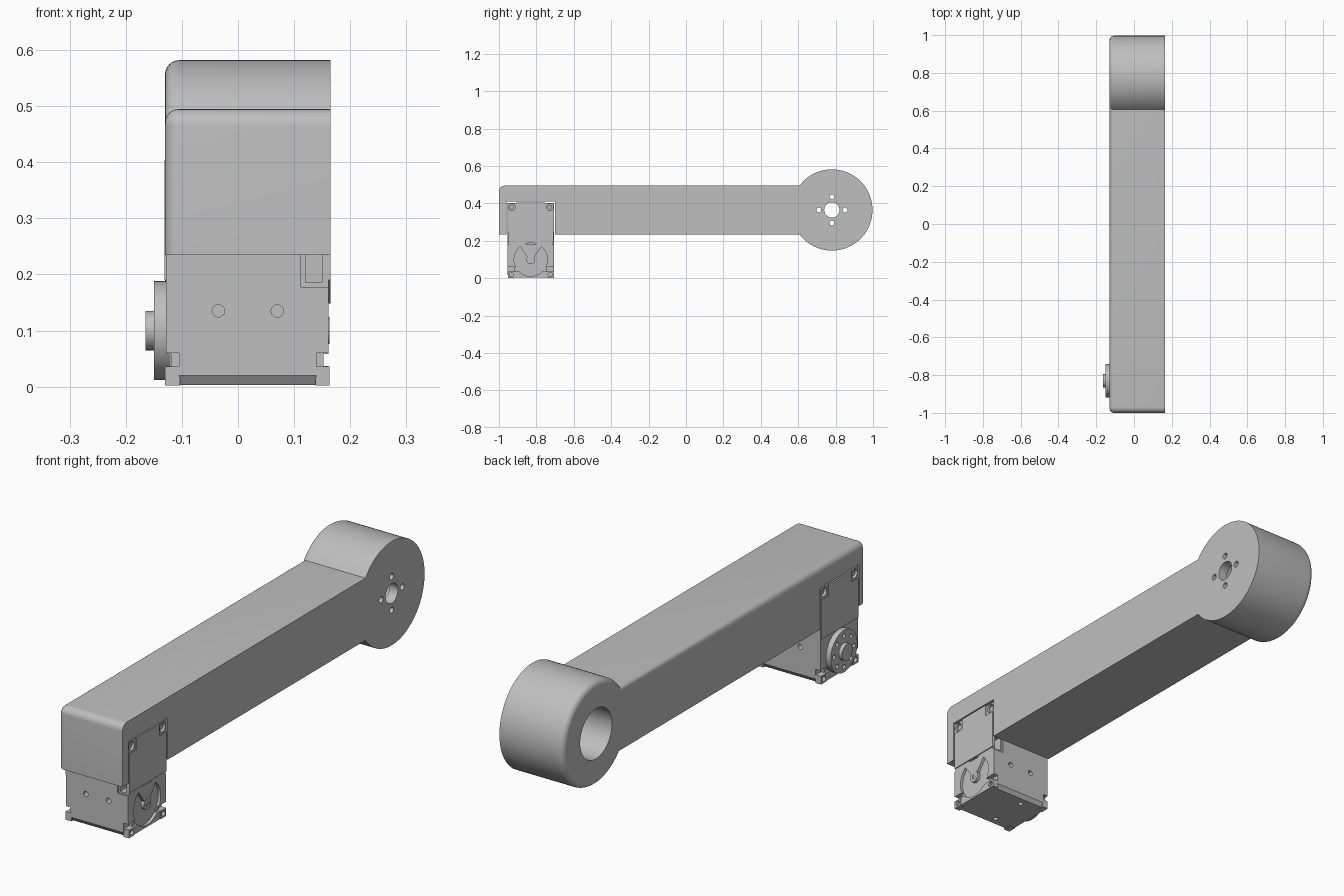
import bpy, bmesh
from math import pi, sin, cos, asin, sqrt
from mathutils import Matrix, Vector

cube = bpy.data.objects.get("Cube")
if cube:
    bpy.data.objects.remove(cube, do_unlink=True)

GREY = (0.52, 0.52, 0.52, 1)
mat = bpy.data.materials.new("light grey")
mat.use_nodes = True
mat.diffuse_color = GREY
mat.node_tree.nodes["Principled BSDF"].inputs["Base Color"].default_value = GREY


def finish(name, bm):
    bmesh.ops.recalc_face_normals(bm, faces=bm.faces)
    mesh = bpy.data.meshes.new(name)
    bm.to_mesh(mesh)
    bm.free()
    mesh.materials.append(mat)
    ob = bpy.data.objects.new(name, mesh)
    bpy.context.collection.objects.link(ob)
    return ob


def loft(name, rings):
    """Skin equal-length rings of points and cap both ends."""
    bm = bmesh.new()
    vs = [[bm.verts.new(p) for p in ring] for ring in rings]
    n = len(vs[0])
    for a, b in zip(vs, vs[1:]):
        for i in range(n):
            j = (i + 1) % n
            bm.faces.new((a[i], a[j], b[j], b[i]))
    bm.faces.new(vs[0])
    bm.faces.new(vs[-1])
    return finish(name, bm)


def prism(name, pts, x0, x1):
    return loft(name, [[(x, y, z) for y, z in pts] for x in (x0, x1)])


def box(name, x0, x1, y0, y1, z0, z1):
    return prism(name, [(y0, z0), (y1, z0), (y1, z1), (y0, z1)], x0, x1)


def rod(name, start, end, r, seg=32):
    a, b = Vector(start), Vector(end)
    turn = (b - a).to_track_quat('Z', 'Y').to_matrix().to_4x4()
    bm = bmesh.new()
    bmesh.ops.create_cone(bm, cap_ends=True, segments=seg, radius1=r, radius2=r,
                          depth=(b - a).length,
                          matrix=Matrix.Translation((a + b) / 2) @ turn)
    return finish(name, bm)


def cut(target, *cutters):
    """Subtract each cutter, bake the result and drop the cutter."""
    for c in cutters:
        m = target.modifiers.new("cut", 'BOOLEAN')
        m.operation, m.solver, m.object = 'DIFFERENCE', 'EXACT', c
        dg = bpy.context.evaluated_depsgraph_get()
        baked = bpy.data.meshes.new_from_object(target.evaluated_get(dg))
        target.modifiers.clear()
        target.data = baked
        bpy.data.objects.remove(c, do_unlink=True)


# Arm: bar with a round end, edges rounded on the -x side
LEFT, RIGHT = -0.13, 0.165
CY, CZ, R = 0.78, 0.365, 0.217
LOW, HIGH, FILLET, CORNER = 0.235, 0.495, 0.025, 0.03


def arm_profile(d):
    r = R - d
    a0 = -pi + asin((CZ - LOW) / r)
    a1 = pi - asin((HIGH - d - CZ) / r)
    pts = [(-1 + d, LOW)]
    pts += [(CY + r * cos(a0 + (a1 - a0) * i / 72),
             CZ + r * sin(a0 + (a1 - a0) * i / 72)) for i in range(73)]
    for i in range(7):
        a = pi / 2 + pi / 2 * i / 6
        pts.append((-1 + CORNER + (CORNER - d) * cos(a),
                    HIGH - CORNER + (CORNER - d) * sin(a)))
    return pts


rings = []
for i in range(7):
    a = pi / 2 * i / 6
    x = LEFT + FILLET * (1 - sin(a))
    rings.append([(x, y, z) for y, z in arm_profile(FILLET * (1 - cos(a)))])
rings = rings[::-1] + [[(RIGHT, y, z) for y, z in arm_profile(0)]]
arm = loft("arm", rings)

# Motor slot, bearing pocket and bolt holes in the arm
MY, MZ = -0.83, 0.1
cut(arm, box("slot", -0.3, 0.3, MY - 0.129, MY + 0.129, 0.1, 0.409),
    rod("pocket", (-0.3, CY, CZ), (0.125, CY, CZ), 0.105, 64),
    rod("centre_hole", (0.1, CY, CZ), (0.3, CY, CZ), 0.041, 40))
for dy, dz in ((1, 0), (-1, 0), (0, 1), (0, -1)):
    y, z = CY + 0.07 * dy, CZ + 0.07 * dz
    cut(arm, rod("bolt_hole", (0.1, y, z), (0.3, y, z), 0.013, 20))

# Motor case with chamfered bottom edges
W = 0.125
case = prism("motor_case",
             [(MY - W, 0.02), (MY - W + 0.012, 0.003), (MY + W - 0.012, 0.003),
              (MY + W, 0.02), (MY + W, 0.402), (MY - W, 0.402)], -0.128, 0.161)

# Bottom corner cut-outs and side grooves
tabs = []
for outer, inner in ((0.163, 0.14), (-0.13, -0.105)):
    s = 1 if outer > 0 else -1
    xs = sorted((inner, outer + 0.02 * s))
    groove = sorted((outer - 0.011 * s, outer + 0.02 * s))
    cut(case, box("groove", *groove, -1.1, -0.6, 0.037, 0.058))
    for side in (-1, 1):
        ys = sorted((MY + side * 0.088, MY + side * 0.15))
        cut(case, box("corner", *xs, *ys, -0.02, 0.06))
        # Screw tab in the cut-out
        ty = sorted((MY + side * 0.086, MY + side * 0.123))
        tab = box("screw_tab", *sorted((inner - 0.002 * s, outer)), *ty, 0.002, 0.036)
        y = MY + side * 0.104
        cut(tab, rod("hole", (outer - 0.012 * s, y, 0.02), (outer + 0.02 * s, y, 0.02), 0.011, 20))
        # Upper screw seat and screw
        y, z = MY + side * 0.102, 0.38
        cut(case, rod("seat", (outer - 0.02 * s, y, z), (outer + 0.02 * s, y, z), 0.018, 24))
        rod("upper_screw", (outer - 0.025 * s, y, z), (outer - 0.009 * s, y, z), 0.012, 20)

# Mounting holes and cable sockets on the front and back of the case
for side in (-1, 1):
    face = MY + side * W
    for x in (-0.035, 0.07):
        cut(case, rod("hole", (x, face - side * 0.03, 0.135), (x, face + side * 0.03, 0.135), 0.011, 24))
    for x0, x1, z0, deep in ((0.112, 0.2, 0.178, 0.005), (0.12, 0.15, 0.186, 0.05)):
        ys = sorted((face - side * deep, face + side * 0.03))
        cut(case, box("socket", x0, x1, *ys, z0, 0.25))
    y = MY + side * 0.08
    cut(case, rod("bottom_hole", (-0.02, y, -0.02), (-0.02, y, 0.03), 0.01, 20))

# Round recess on the +x side with a hub and a flush wedge
cut(case, rod("recess", (0.149, MY, MZ), (0.2, MY, MZ), 0.089, 64))
prism("idler_wedge", [(MY, MZ - 0.01), (MY + 0.068, 0.183), (MY - 0.068, 0.183)], 0.14, 0.161)
hub = rod("idler_hub", (0.14, MY, MZ), (0.163, MY, MZ), 0.024)
cut(hub, rod("hole", (0.155, MY, MZ), (0.2, MY, MZ), 0.011, 6))

# Stepped cover plates on both sides of the case
plate = [(MY - 0.122, 0.19), (MY + 0.122, 0.19), (MY + 0.122, 0.355), (MY + 0.075, 0.355),
         (MY + 0.075, 0.404), (MY - 0.075, 0.404), (MY - 0.075, 0.355), (MY - 0.122, 0.355)]
prism("idler_side_cover", plate, 0.155, 0.165)
prism("horn_side_cover", plate, -0.131, -0.12)

# Output horn with a ring of screw holes and a centre boss
horn = rod("output_horn", (-0.15, MY, MZ), (-0.12, MY, MZ), 0.088, 64)
for i in range(8):
    a = pi / 4 * i
    y, z = MY + 0.065 * cos(a), MZ + 0.065 * sin(a)
    cut(horn, rod("hole", (-0.2, y, z), (-0.135, y, z), 0.009, 16))
rod("horn_boss", (-0.165, MY, MZ), (-0.14, MY, MZ), 0.035, 40)

# Smooth the curved faces, keep the edges sharp
for ob in list(bpy.context.scene.objects):
    if ob.type == 'MESH':
        bpy.ops.object.select_all(action='DESELECT')
        ob.select_set(True)
        bpy.context.view_layer.objects.active = ob
        bpy.ops.object.shade_smooth_by_angle(angle=pi / 6)
